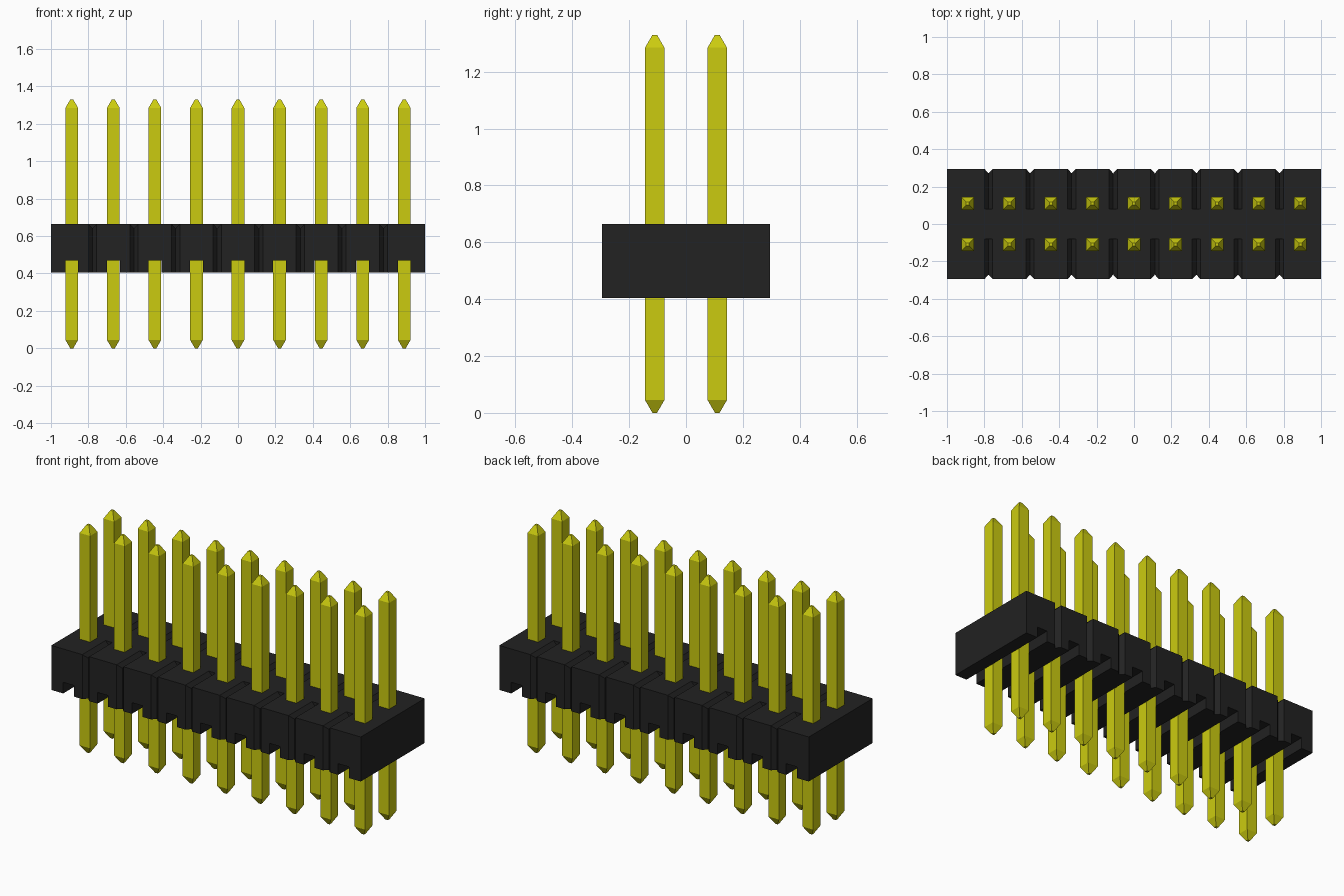
import bpy, bmesh
from mathutils import Vector

cube = bpy.data.objects.get("Cube")
if cube:
    bpy.data.objects.remove(cube, do_unlink=True)

COLUMNS = 9
PITCH = 2 / COLUMNS
HALF_DEPTH = 0.295
BOTTOM, TOP = 0.405, 0.665
ROW_Y = 0.11
PIN_HALF = 0.034
columns = [(i - (COLUMNS - 1) / 2) * PITCH for i in range(COLUMNS)]
seams = [x + PITCH / 2 for x in columns[:-1]]


def material(name, colour):
    mat = bpy.data.materials.new(name)
    mat.use_nodes = True
    mat.diffuse_color = (*colour, 1)
    shader = mat.node_tree.nodes["Principled BSDF"]
    shader.inputs["Base Color"].default_value = (*colour, 1)
    return mat


def make_object(name, bm, mat=None):
    bmesh.ops.recalc_face_normals(bm, faces=bm.faces)
    mesh = bpy.data.meshes.new(name)
    bm.to_mesh(mesh)
    bm.free()
    obj = bpy.data.objects.new(name, mesh)
    bpy.context.collection.objects.link(obj)
    if mat:
        mesh.materials.append(mat)
    return obj


def add_prism(bm, outline, offset):
    """Closed prism: a flat outline swept along an offset."""
    start = [bm.verts.new(p) for p in outline]
    end = [bm.verts.new(Vector(p) + Vector(offset)) for p in outline]
    bm.faces.new(start)
    bm.faces.new(end)
    for i in range(len(start)):
        j = (i + 1) % len(start)
        bm.faces.new((start[i], start[j], end[j], end[i]))


def carve(target, name, prisms):
    bm = bmesh.new()
    for outline, offset in prisms:
        add_prism(bm, outline, offset)
    cutter = make_object(name, bm)
    cutter.hide_render = True
    mod = target.modifiers.new(name, "BOOLEAN")
    mod.operation = "DIFFERENCE"
    mod.solver = "EXACT"
    mod.object = cutter
    bpy.context.view_layer.objects.active = target
    bpy.ops.object.modifier_apply(modifier=mod.name)
    bpy.data.objects.remove(cutter, do_unlink=True)


black = material("black plastic", (0.016, 0.016, 0.016))
gold = material("yellow metal", (0.6, 0.6, 0.005))

# Plastic housing
bm = bmesh.new()
d = HALF_DEPTH
add_prism(bm, [(-1, -d, BOTTOM), (1, -d, BOTTOM), (1, d, BOTTOM), (-1, d, BOTTOM)],
          (0, 0, TOP - BOTTOM))
housing = make_object("housing", bm, black)

# Upright V grooves between the columns, front and back
w, depth, over = 0.022, 0.024, 0.01
wide = w * (depth + over) / depth
carve(housing, "side_groove_cutter", [
    ([(x - wide, s * (d + over), 0), (x + wide, s * (d + over), 0),
      (x, s * (d - depth), 0)], (0, 0, 1))
    for x in seams for s in (-1, 1)])

# V grooves on the top, stopping at a central ridge
carve(housing, "top_groove_cutter", [
    ([(x - wide, s * 0.08, TOP + over), (x + wide, s * 0.08, TOP + over),
      (x, s * 0.08, TOP - depth)], (0, s * 0.3, 0))
    for x in seams for s in (-1, 1)])

# Square channels underneath, one along each column
h = PIN_HALF + 0.0005
carve(housing, "channel_cutter", [
    ([(x - h, -0.4, 0.3), (x + h, -0.4, 0.3), (x + h, -0.4, 0.47), (x - h, -0.4, 0.47)],
     (0, 0.8, 0)) for x in columns])

# Pins: square bars tapering to small flat tips
bm = bmesh.new()
sections = [(0, 0.008), (0.045, PIN_HALF), (1.285, PIN_HALF), (1.33, 0.008)]
rings = [[bm.verts.new((a * r, b * r, z)) for a, b in ((-1, -1), (1, -1), (1, 1), (-1, 1))]
         for z, r in sections]
bm.faces.new(rings[0])
bm.faces.new(rings[-1])
for low, high in zip(rings, rings[1:]):
    for i in range(4):
        j = (i + 1) % 4
        bm.faces.new((low[i], low[j], high[j], high[i]))
pin = make_object("pin_front_1", bm, gold)

for row, y in (("front", -ROW_Y), ("back", ROW_Y)):
    for number, x in enumerate(columns, 1):
        obj = pin
        if (row, number) != ("front", 1):
            obj = bpy.data.objects.new(f"pin_{row}_{number}", pin.data)
            bpy.context.collection.objects.link(obj)
        obj.location = (x, y, 0)
